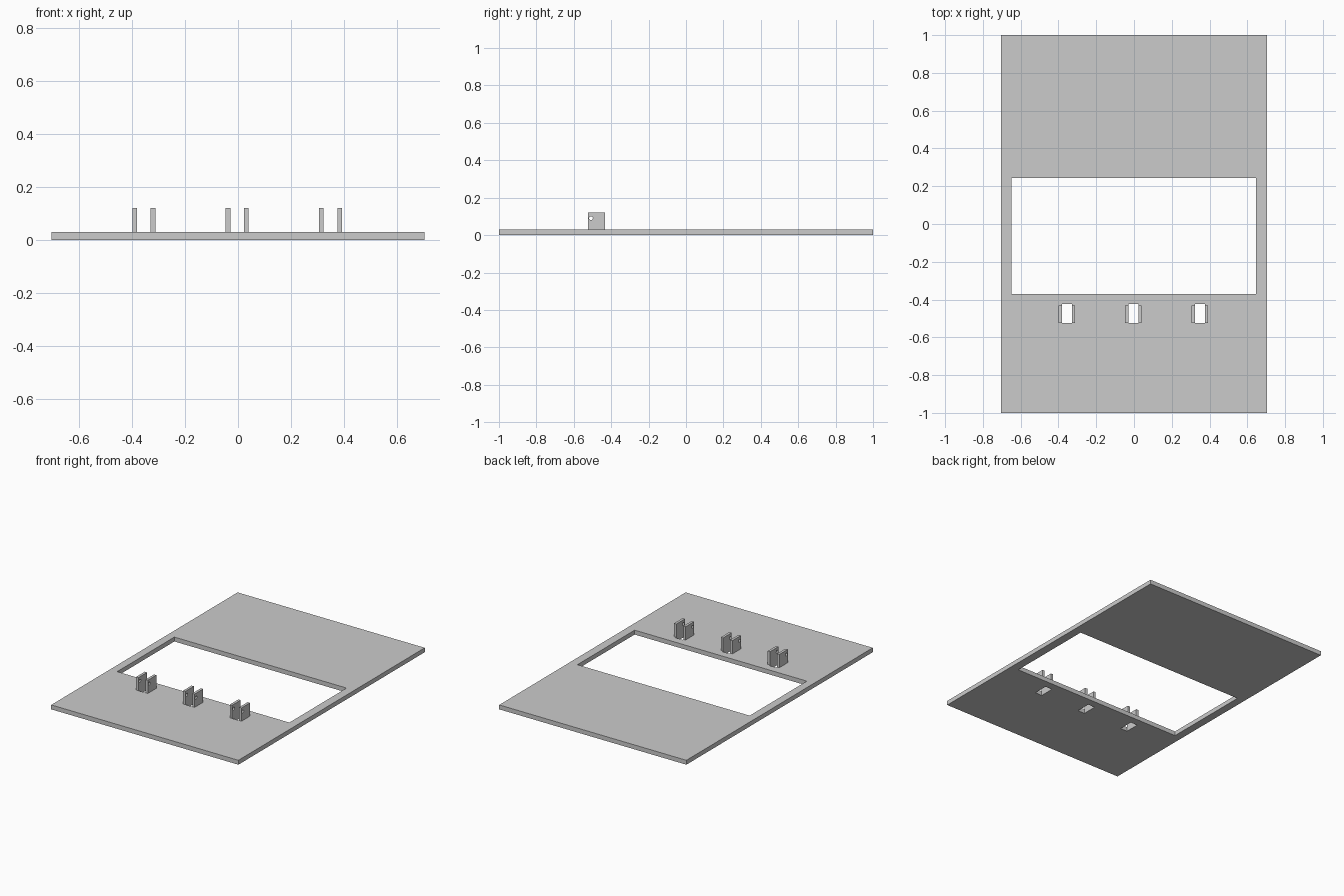
import bpy
import math

cube = bpy.data.objects.get("Cube")
if cube:
    bpy.data.objects.remove(cube, do_unlink=True)

grey = bpy.data.materials.new("light_grey")
grey.use_nodes = True
colour = (0.6, 0.6, 0.6, 1)
grey.diffuse_color = colour
grey.node_tree.nodes["Principled BSDF"].inputs["Base Color"].default_value = colour


def box(name, x, y, z):
    """Box from its (min, max) range along each axis."""
    ranges = (x, y, z)
    bpy.ops.mesh.primitive_cube_add(size=1, location=[sum(r) / 2 for r in ranges])
    ob = bpy.context.object
    ob.name = name
    ob.scale = [r[1] - r[0] for r in ranges]
    bpy.ops.object.transform_apply(location=False, rotation=False, scale=True)
    ob.data.materials.append(grey)
    return ob


def cut(target, cutter):
    """Subtract the cutter from the target, then discard it."""
    cutter.hide_render = True
    mod = target.modifiers.new("cut", "BOOLEAN")
    mod.operation = "DIFFERENCE"
    mod.solver = "EXACT"
    mod.object = cutter
    bpy.context.view_layer.objects.active = target
    bpy.ops.object.modifier_apply(modifier=mod.name)
    bpy.data.objects.remove(cutter, do_unlink=True)


THICK, TOP = 0.03, 0.12
SLOT_HALF, LUG_WIDTH = 0.026, 0.0175
LUG_Y = (-0.523, -0.432)
THROUGH = (-0.1, 0.1)

# Flat panel with the large rectangular opening
panel = box("panel", (-0.703, 0.703), (-1, 1), (0, THICK))
cut(panel, box("opening_cutter", (-0.649, 0.645), (-0.37, 0.244), THROUGH))

# Three hinge brackets: a slot through the panel between two drilled lugs
for place, cx in (("right", -0.355), ("middle", -0.003), ("left", 0.349)):
    cut(panel, box("slot_cutter", (cx - SLOT_HALF, cx + SLOT_HALF), (-0.523, -0.423), THROUGH))
    for side, s in (("right", -1), ("left", 1)):
        edges = sorted((cx + s * SLOT_HALF, cx + s * (SLOT_HALF + LUG_WIDTH)))
        lug = box(f"{place}_hinge_lug_{side}", edges, LUG_Y, (THICK, TOP))
        bpy.ops.mesh.primitive_cylinder_add(
            vertices=24, radius=0.01, depth=0.1,
            location=(sum(edges) / 2, -0.508, 0.091), rotation=(0, math.pi / 2, 0))
        pin_hole = bpy.context.object
        pin_hole.data.materials.append(grey)
        cut(lug, pin_hole)
